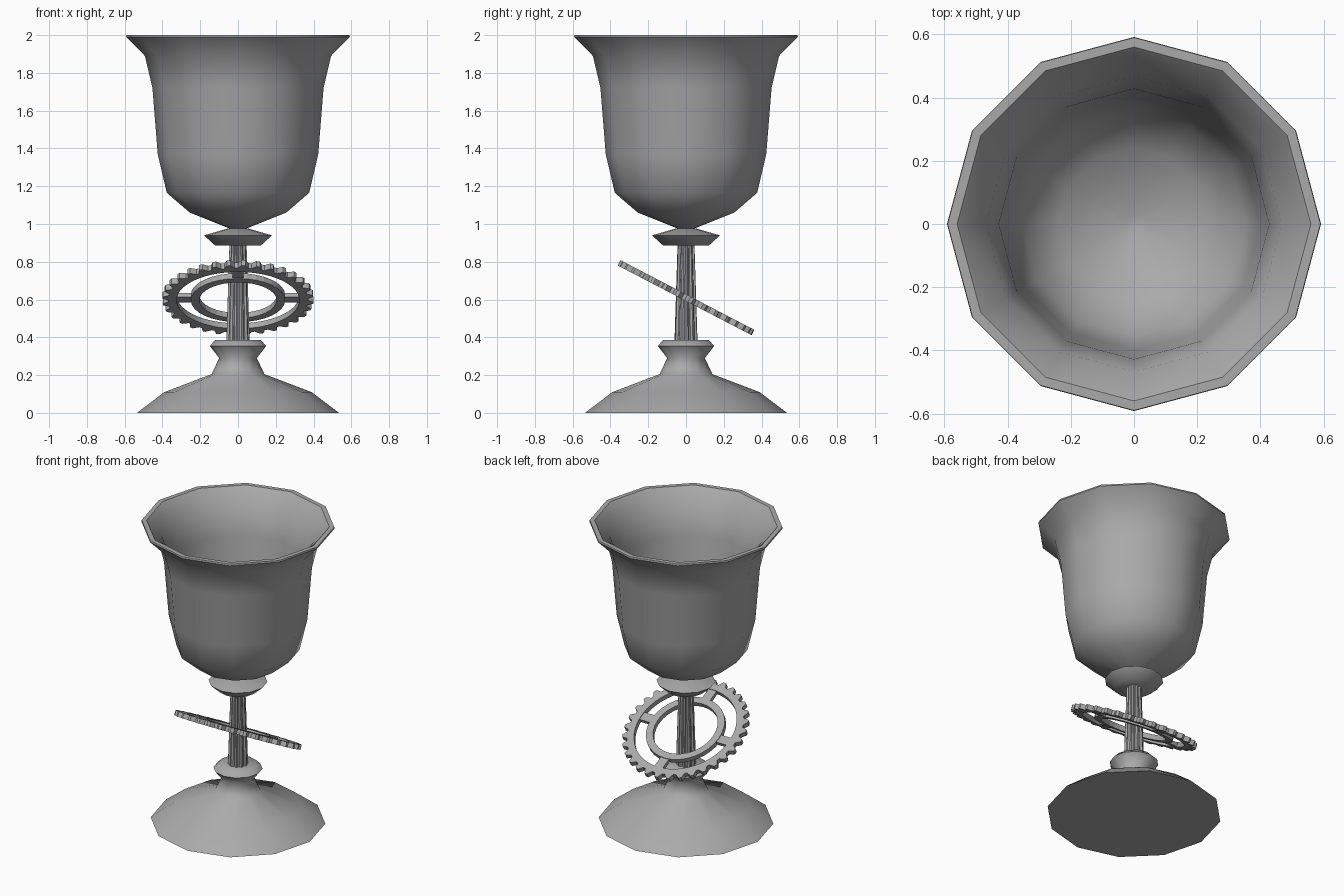
import bpy, bmesh, math
from mathutils import Matrix

if "Cube" in bpy.data.objects:
    bpy.data.objects.remove(bpy.data.objects["Cube"])

metal = bpy.data.materials.new("grey metal")
metal.use_nodes = True
metal.diffuse_color = (0.4, 0.4, 0.4, 1)
metal.node_tree.nodes["Principled BSDF"].inputs["Base Color"].default_value = metal.diffuse_color


def finish(name, bm, smooth=None):
    bmesh.ops.recalc_face_normals(bm, faces=bm.faces)
    mesh = bpy.data.meshes.new(name)
    bm.to_mesh(mesh)
    bm.free()
    mesh.materials.append(metal)
    obj = bpy.data.objects.new(name, mesh)
    bpy.context.collection.objects.link(obj)
    if smooth:
        bpy.ops.object.select_all(action='DESELECT')
        obj.select_set(True)
        bpy.context.view_layer.objects.active = obj
        bpy.ops.object.shade_smooth_by_angle(angle=math.radians(smooth))
    return obj


def bridge(bm, a, b):
    for i in range(len(a)):
        j = (i + 1) % len(a)
        bm.faces.new((a[i], a[j], b[j], b[i]))


def loop(bm, radii, z):
    n = len(radii)
    return [bm.verts.new((r * math.cos(math.tau * i / n), r * math.sin(math.tau * i / n), z))
            for i, r in enumerate(radii)]


def lathe(name, profile, smooth, pattern=(1,) * 12):
    """Turn (radius, height) points into a capped solid."""
    bm = bmesh.new()
    loops = [loop(bm, [r * p for p in pattern], z) for r, z in profile]
    for a, b in zip(loops, loops[1:]):
        bridge(bm, a, b)
    bm.faces.new(loops[0])
    bm.faces.new(loops[-1])
    return finish(name, bm, smooth)


# Foot with flared neck
lathe("foot", [(0.535, 0), (0.39, 0.11), (0.14, 0.205), (0.10, 0.29),
               (0.15, 0.355), (0.12, 0.385)], 70)

# Fluted stem
lathe("stem", [(0.062, 0.37), (0.045, 0.9)], None, (1, 1, 0.84, 0.84) * 10)

# Collar below the bowl
lathe("collar", [(0.12, 0.885), (0.18, 0.94), (0.05, 0.977)], 50)

# Hollow bowl: outside up to the rim, then down the inside
lathe("bowl", [(0.03, 0.97), (0.255, 1.06), (0.377, 1.165), (0.425, 1.37), (0.453, 1.72),
               (0.493, 1.89), (0.592, 1.99), (0.59, 2.0),
               (0.56, 2.0), (0.468, 1.90), (0.428, 1.72), (0.40, 1.38), (0.355, 1.18),
               (0.24, 1.085), (0.03, 1.01)], 45)

# Tilted toothed wheel around the stem
tilt = Matrix.Translation((0, 0, 0.61)) @ Matrix.Rotation(math.radians(-27.5), 4, 'X')
half = 0.016


def ring(name, outer, inner):
    bm = bmesh.new()
    loops = [loop(bm, radii, z) for radii, z in
             ((outer, -half), (outer, half), (inner, half), (inner, -half))]
    for i in range(4):
        bridge(bm, loops[i], loops[(i + 1) % 4])
    finish(name, bm).matrix_world = tilt


teeth = [0.37, 0.40, 0.40, 0.37] * 32
ring("wheel_rim", teeth, [0.325] * len(teeth))
ring("wheel_hub", [0.25] * 32, [0.205] * 32)

bm = bmesh.new()
for k in range(4):
    place = (Matrix.Rotation(k * math.pi / 2, 4, 'Z') @ Matrix.Translation((0.287, 0, 0))
             @ Matrix.Diagonal((0.10, 0.06, 0.024, 1)))
    bmesh.ops.create_cube(bm, size=1, matrix=place)
finish("wheel_spokes", bm).matrix_world = tilt
